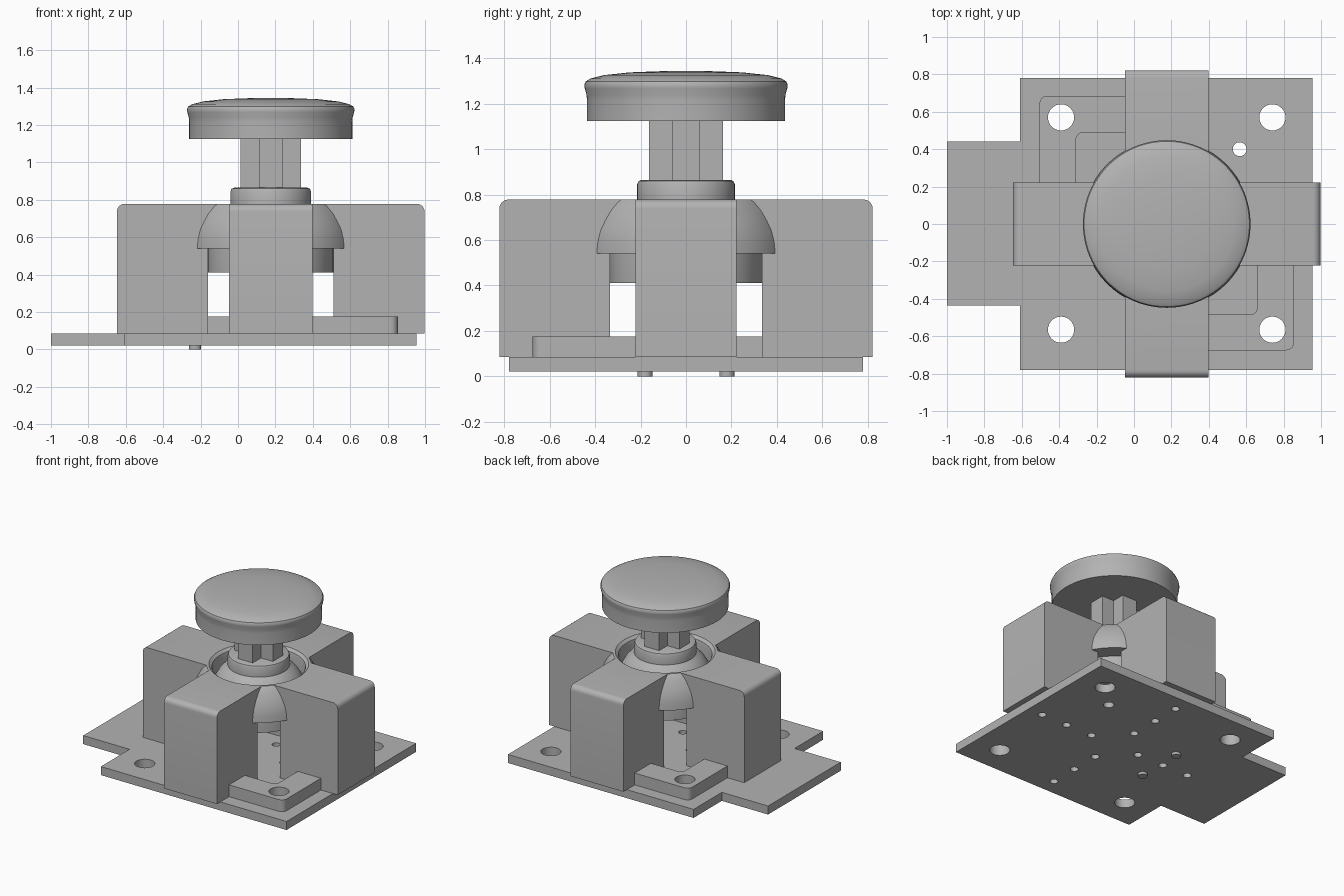
import bpy, bmesh, math
from mathutils import Matrix

if "Cube" in bpy.data.objects:
    bpy.data.objects.remove(bpy.data.objects["Cube"], do_unlink=True)

CX = 0.175  # stick axis

grey = bpy.data.materials.new("mid_grey")
grey.use_nodes = True
grey.diffuse_color = (0.45, 0.45, 0.45, 1)
grey.node_tree.nodes["Principled BSDF"].inputs["Base Color"].default_value = (0.45, 0.45, 0.45, 1)


def make(name, bm):
    bmesh.ops.recalc_face_normals(bm, faces=bm.faces[:])
    mesh = bpy.data.meshes.new(name)
    bm.to_mesh(mesh)
    bm.free()
    ob = bpy.data.objects.new(name, mesh)
    bpy.context.scene.collection.objects.link(ob)
    mesh.materials.append(grey)
    return ob


def smooth(ob):
    bpy.ops.object.select_all(action='DESELECT')
    ob.select_set(True)
    bpy.context.view_layer.objects.active = ob
    bpy.ops.object.shade_smooth_by_angle(angle=math.radians(32))


def box(name, x0, x1, y0, y1, z0, z1):
    bm = bmesh.new()
    size = Matrix.Diagonal((x1 - x0, y1 - y0, z1 - z0, 1))
    centre = Matrix.Translation(((x0 + x1) / 2, (y0 + y1) / 2, (z0 + z1) / 2))
    bmesh.ops.create_cube(bm, size=1, matrix=centre @ size)
    return make(name, bm)


def prism(name, points, z0, z1, round_corners=(), radius=0.04):
    """Extrude an outline; round the vertical edges at the listed corners."""
    bm = bmesh.new()
    low = [bm.verts.new((x, y, z0)) for x, y in points]
    face = bm.faces.new(low)
    top = bmesh.ops.extrude_face_region(bm, geom=[face])["geom"]
    for v in top:
        if isinstance(v, bmesh.types.BMVert):
            v.co.z = z1
    edges = [e for i in round_corners for e in low[i].link_edges
             if abs(e.verts[0].co.z - e.verts[1].co.z) > 0.01]
    if edges:
        bmesh.ops.bevel(bm, geom=edges, offset=radius, segments=6, profile=0.5, affect='EDGES')
    return make(name, bm)


def lathe(name, profile, x=CX, y=0, steps=64):
    """Revolve a profile running from axis to axis."""
    bm = bmesh.new()
    verts = [bm.verts.new((x + r, y, z)) for r, z in profile]
    edges = [bm.edges.new(p) for p in zip(verts, verts[1:])]
    bmesh.ops.spin(bm, geom=verts + edges, cent=(x, y, 0), axis=(0, 0, 1),
                   angle=math.tau, steps=steps, use_merge=True)
    bmesh.ops.remove_doubles(bm, verts=bm.verts[:], dist=1e-5)
    return make(name, bm)


def cylinder(name, x, y, r, z0, z1, steps=32):
    return lathe(name, [(0, z0), (r, z0), (r, z1), (0, z1)], x, y, steps)


def boolean(ob, other, operation):
    mod = ob.modifiers.new("cut", 'BOOLEAN')
    mod.operation, mod.object, mod.solver = operation, other, 'EXACT'
    bpy.ops.object.select_all(action='DESELECT')
    ob.select_set(True)
    bpy.context.view_layer.objects.active = ob
    bpy.ops.object.modifier_apply(modifier=mod.name)
    bpy.data.objects.remove(other, do_unlink=True)


# Circuit board with side tab
board = prism("board", [(-0.61, -0.78), (0.955, -0.78), (0.955, 0.78), (-0.61, 0.78),
                        (-0.61, 0.44), (-1, 0.44), (-1, -0.435), (-0.61, -0.435)], 0.02, 0.085)

# L-shaped corner brackets in two opposite corners
def bracket(name, ox, oy, ix, iy, ex, ey):
    return prism(name, [(ox, oy), (ox, ey), (ix, ey), (ix, iy), (ex, iy), (ex, oy)],
                 0.085, 0.175, (0, 3))

back_bracket = bracket("back_bracket", -0.505, 0.685, -0.31, 0.49, -0.04, 0.21)
front_bracket = bracket("front_bracket", 0.855, -0.675, 0.66, -0.485, 0.39, -0.21)

# Mounting holes through board and brackets
for x in (-0.39, 0.74):
    for y in (-0.565, 0.57):
        boolean(board, cylinder("hole", x, y, 0.07, -0.1, 0.3), 'DIFFERENCE')
boolean(back_bracket, cylinder("hole", -0.39, 0.57, 0.07, -0.1, 0.3), 'DIFFERENCE')
boolean(front_bracket, cylinder("hole", 0.74, -0.565, 0.07, -0.1, 0.3), 'DIFFERENCE')

# Small holes: one marker hole and rows of three along each arm
boolean(board, cylinder("hole", 0.565, 0.4, 0.037, -0.1, 0.3), 'DIFFERENCE')
for d in (0.21, 0.435, 0.655):
    for dx, dy in ((1, 0), (-1, 0), (0, 1), (0, -1)):
        boolean(board, cylinder("hole", CX + d * dx, d * dy, 0.029, -0.1, 0.3, 16), 'DIFFERENCE')

# Locating pegs under the board
for side, y in (("front", -0.18), ("back", 0.18)):
    smooth(cylinder(side + "_peg", -0.23, y, 0.033, 0, 0.03))


# Cross-shaped housing with rounded outer top edges
def arm_bar(name, along_x):
    half, width = 0.822, 0.2225
    hx, hy = (half, width) if along_x else (width, half)
    ob = box(name, CX - hx, CX + hx, -hy, hy, 0.085, 0.778)
    bm = bmesh.new()
    bm.from_mesh(ob.data)
    axis = 0 if along_x else 1
    mid = CX if along_x else 0
    edges = [e for e in bm.edges
             if all(v.co.z > 0.7 for v in e.verts)
             and abs(sum(v.co[axis] for v in e.verts) / 2 - mid) > 0.5]
    bmesh.ops.bevel(bm, geom=edges, offset=0.04, segments=6, profile=0.5, affect='EDGES')
    bm.to_mesh(ob.data)
    bm.free()
    return ob


housing = arm_bar("housing", True)
boolean(housing, arm_bar("bar", False), 'UNION')
boolean(housing, box("inner_space", CX - 0.335, CX + 0.335, -0.335, 0.335, 0, 0.54), 'DIFFERENCE')
dome = lathe("dome", [(0, 0.54), (0.452, 0.54), (0.448, 0.59), (0.438, 0.64), (0.42, 0.685),
                      (0.398, 0.73), (0.375, 0.765), (0.362, 0.778), (0, 0.778)])
boolean(housing, dome, 'UNION')
bowl = lathe("bowl", [(0, 0.5), (0.318, 0.5), (0.318, 0.735), (0.324, 0.76),
                      (0.345, 0.778), (0.347, 0.85), (0, 0.85)])
boolean(housing, bowl, 'DIFFERENCE')

# Swivel ball with collar
ball = lathe("swivel_ball", [(0, 0.41), (0.335, 0.41), (0.335, 0.545), (0.325, 0.62), (0.305, 0.675),
                             (0.275, 0.725), (0.245, 0.757), (0.215, 0.778), (0.215, 0.845),
                             (0.209, 0.859), (0.195, 0.865), (0, 0.865)])

# Plus-shaped stem
a, b = 0.0625, 0.162
quarter = [(b, -a), (b, a), (a, a)]
outline = []
for _ in range(4):
    outline += [(CX + x, y) for x, y in quarter]
    quarter = [(-y, x) for x, y in quarter]
stem = prism("stem", outline, 0.85, 1.14)

# Thumb cap
cap = lathe("thumb_cap", [(0, 1.125), (0.436, 1.125), (0.436, 1.215), (0.438, 1.24), (0.446, 1.268),
                          (0.448, 1.285), (0.442, 1.298), (0.42, 1.311), (0.36, 1.326),
                          (0.25, 1.338), (0.12, 1.343), (0, 1.345)], steps=96)

for ob in (board, back_bracket, front_bracket, housing, ball, cap):
    smooth(ob)
